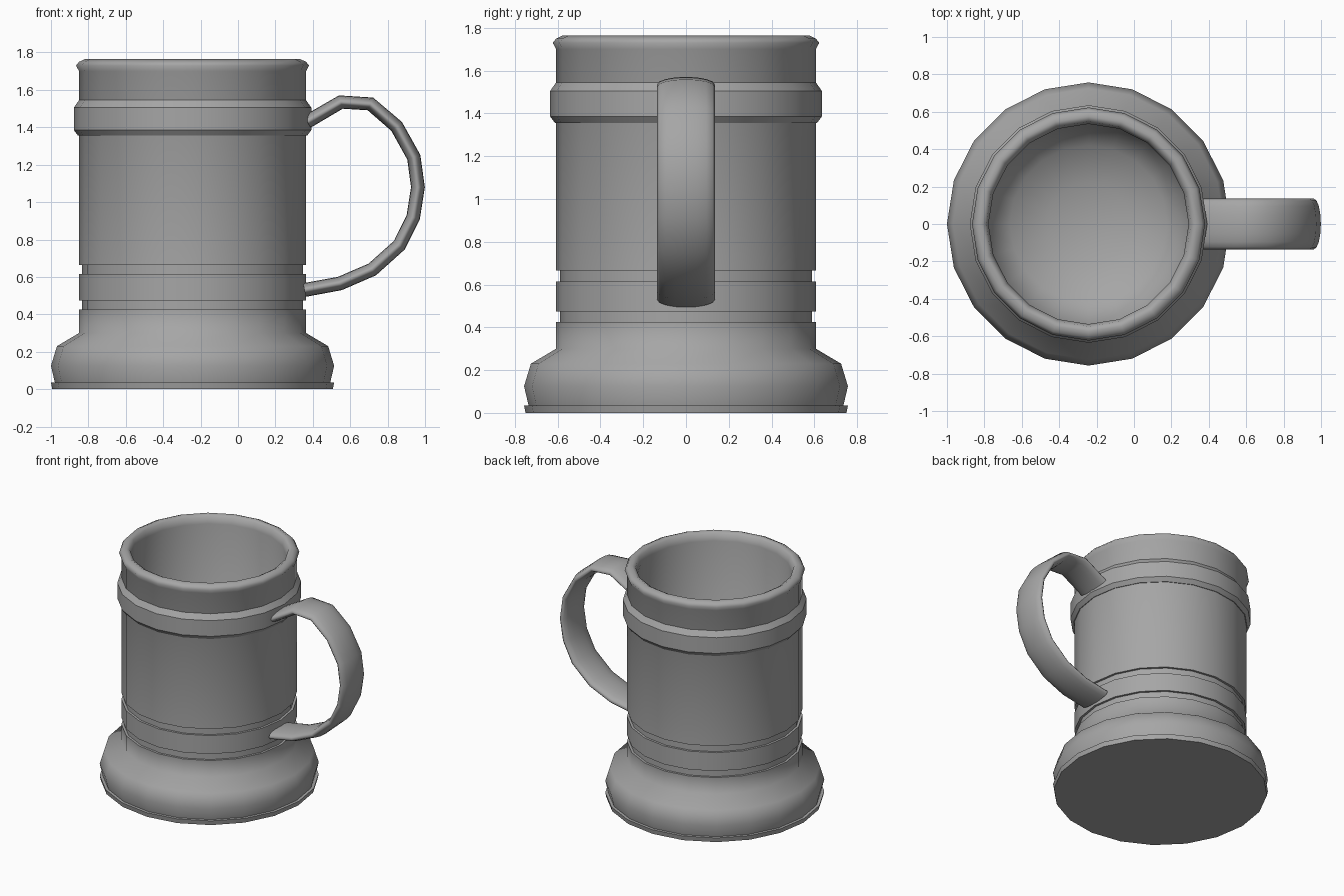
import bpy
import bmesh
from math import cos, sin, pi
from mathutils import Vector

SIDES = 20
AXIS_X = -0.243

cube = bpy.data.objects.get("Cube")
if cube:
    bpy.data.objects.remove(cube, do_unlink=True)

GREY = (0.38, 0.38, 0.38, 1.0)
pewter = bpy.data.materials.new("pewter grey")
pewter.use_nodes = True
pewter.diffuse_color = GREY
pewter.node_tree.nodes["Principled BSDF"].inputs["Base Color"].default_value = GREY


def finish(bm, name):
    bmesh.ops.recalc_face_normals(bm, faces=bm.faces)
    for face in bm.faces:
        face.smooth = True
    mesh = bpy.data.meshes.new(name)
    bm.to_mesh(mesh)
    bm.free()
    mesh.materials.append(pewter)
    obj = bpy.data.objects.new(name, mesh)
    bpy.context.collection.objects.link(obj)
    return obj


def bridge(bm, a, b):
    """Join two rings of vertices; a ring may be a single pole vertex."""
    n = max(len(a), len(b))
    for i in range(n):
        j = (i + 1) % n
        corners = [a[i % len(a)], a[j % len(a)], b[j % len(b)], b[i % len(b)]]
        bm.faces.new(list(dict.fromkeys(corners)))


def lathe(name, profile, sharp=(), loop=False):
    """Revolve (radius, height) points; rings listed in sharp get hard edges."""
    bm = bmesh.new()
    rings = []
    for r, z in profile:
        count = SIDES if r > 0 else 1
        rings.append([bm.verts.new((AXIS_X + r * cos(2 * pi * i / SIDES),
                                    r * sin(2 * pi * i / SIDES), z))
                      for i in range(count)])
    for a, b in zip(rings, rings[1:] + rings[:1] if loop else rings[1:]):
        bridge(bm, a, b)
    for k in sharp:
        ring = rings[k]
        for i in range(SIDES):
            bm.edges.get((ring[i], ring[(i + 1) % SIDES])).smooth = False
    return finish(bm, name)


# Thin plate under the foot
lathe("foot_plate", [(0, 0), (0.75, 0), (0.757, 0.035), (0, 0.035)], sharp=(1, 2))

# Flared foot
lathe("foot", [(0.735, 0.03), (0.757, 0.125), (0.725, 0.23), (0.607, 0.30),
               (0.607, 0.425), (0.59, 0.425)], sharp=(4,))

# Barrel wall with two grooves, rolled rim and hollow inside
lathe("barrel", [(0.59, 0.42), (0.59, 0.475), (0.607, 0.475), (0.607, 0.615),
                 (0.59, 0.615), (0.59, 0.665), (0.607, 0.665), (0.607, 1.70),
                 (0.623, 1.73), (0.607, 1.75), (0.575, 1.765), (0.548, 1.75),
                 (0.535, 1.70), (0.54, 0.45), (0.42, 0.34), (0.22, 0.27), (0, 0.25)],
      sharp=(1, 2, 3, 4, 5, 6))

# Raised collar below the rim
lathe("collar_band", [(0.60, 1.355), (0.612, 1.355), (0.635, 1.385),
                      (0.635, 1.505), (0.607, 1.545), (0.60, 1.545)],
      sharp=range(6), loop=True)

# Strap handle: flattened oval section swept along an arc in the xz plane
path = [Vector((x, 0, z)) for x, z in (
    (0.355, 0.53), (0.545, 0.565), (0.718, 0.64), (0.863, 0.77), (0.937, 0.92),
    (0.962, 1.08), (0.94, 1.24), (0.848, 1.405), (0.708, 1.525), (0.55, 1.535),
    (0.37, 1.43))]
bm = bmesh.new()
rings = []
for i, p in enumerate(path):
    tangent = (path[min(i + 1, len(path) - 1)] - path[max(i - 1, 0)]).normalized()
    across = Vector((tangent.z, 0, -tangent.x))
    ring = []
    for k in range(16):
        t = 2 * pi * k / 16
        ring.append(bm.verts.new(p + across * 0.037 * sin(t) + Vector((0, 0.135 * cos(t), 0))))
    rings.append(ring)
for a, b in zip(rings, rings[1:]):
    bridge(bm, a, b)
for cap in (rings[0], rings[-1]):
    for edge in bm.faces.new(cap).edges:
        edge.smooth = False
finish(bm, "handle")
